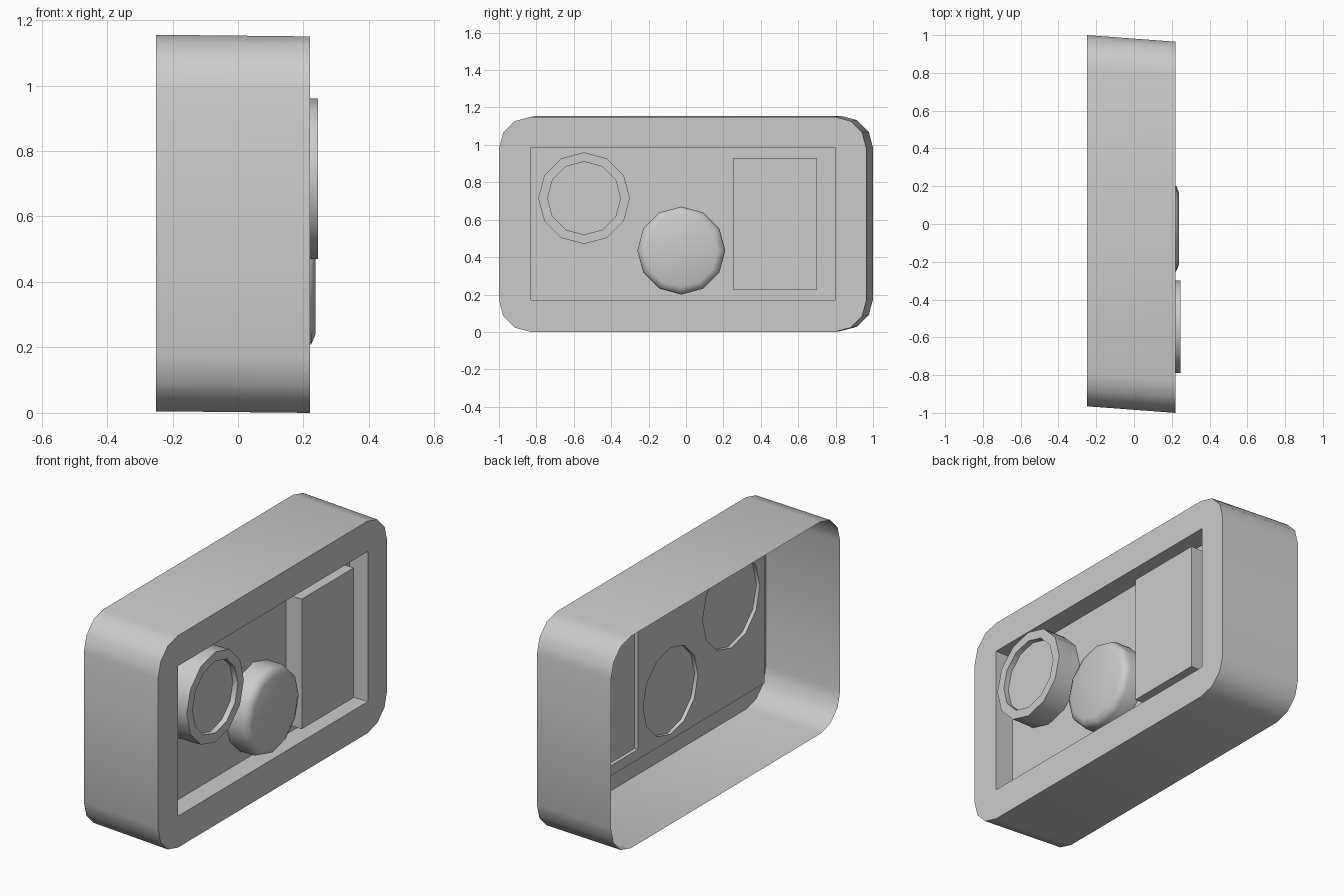
import bpy, bmesh, math

if "Cube" in bpy.data.objects:
    bpy.data.objects.remove(bpy.data.objects["Cube"])

# Single grey material
GREY = (0.6, 0.6, 0.6, 1)
grey = bpy.data.materials.new("plain_grey")
grey.use_nodes = True
grey.diffuse_color = GREY
grey.node_tree.nodes["Principled BSDF"].inputs["Base Color"].default_value = GREY

# Depths along x
BACK, FLOOR, CAP, FRONT = -0.25, 0.11, 0.13, 0.22


def circle(y, z, r, sides=12):
    steps = [2 * math.pi * i / sides for i in range(sides)]
    return [(y + r * math.cos(a), z + r * math.sin(a)) for a in steps]


def rect(y0, y1, z0, z1):
    return [(y0, z0), (y1, z0), (y1, z1), (y0, z1)]


def rounded_rect(y0, y1, z0, z1, r, seg=3):
    centres = [(y1 - r, z1 - r), (y0 + r, z1 - r), (y0 + r, z0 + r), (y1 - r, z0 + r)]
    pts = []
    for k, (cy, cz) in enumerate(centres):
        for i in range(seg + 1):
            a = math.pi / 2 * (k + i / seg)
            pts.append((cy + r * math.cos(a), cz + r * math.sin(a)))
    return pts


def ring(bm, pts, x):
    return [bm.verts.new((x, y, z)) for y, z in pts]


def skin(bm, rings):
    for a, b in zip(rings, rings[1:]):
        for i in range(len(a)):
            j = (i + 1) % len(a)
            bm.faces.new((a[i], a[j], b[j], b[i]))


def loop_edges(bm, verts):
    pairs = zip(verts, verts[1:] + verts[:1])
    return [bm.edges.get(p) or bm.edges.new(p) for p in pairs]


def fill_with_holes(bm, loops):
    edges = [e for lp in loops for e in loop_edges(bm, lp)]
    res = bmesh.ops.triangle_fill(bm, use_beauty=True, use_dissolve=False,
                                  edges=edges, normal=(1, 0, 0))
    for f in res["geom"]:
        if isinstance(f, bmesh.types.BMFace):
            f.normal_update()
            if f.normal.x < 0:
                f.normal_flip()


def finish(bm, name, angle=40):
    mesh = bpy.data.meshes.new(name)
    bm.to_mesh(mesh)
    bm.free()
    mesh.materials.append(grey)
    ob = bpy.data.objects.new(name, mesh)
    bpy.context.collection.objects.link(ob)
    bpy.ops.object.select_all(action='DESELECT')
    ob.select_set(True)
    bpy.context.view_layer.objects.active = ob
    bpy.ops.object.shade_smooth_by_angle(angle=math.radians(angle))


def part(name, outlines, angle=40):
    """Raised part: stacked outlines from the floor up, front cap, sunken back cap."""
    bm = bmesh.new()
    rings = [ring(bm, pts, x) for pts, x in outlines]
    skin(bm, rings)
    bm.faces.new(rings[-1])
    bm.faces.new(ring(bm, outlines[0][0], CAP)[::-1])
    finish(bm, name, angle)


# Outlines of the raised parts
def dial(r):
    return circle(-0.545, 0.715, r)


def knob(r):
    return circle(-0.025, 0.435, r)


panel = rect(0.255, 0.70, 0.225, 0.93)

# Housing: skewed open-backed shell, front frame, recess walls and pierced floor
bm = bmesh.new()
outer_back = ring(bm, rounded_rect(-0.965, 1.0, 0.005, 1.155, 0.17), BACK)
outer_front = ring(bm, rounded_rect(-1.0, 0.965, 0, 1.15, 0.17), FRONT)
skin(bm, [outer_back, outer_front])
opening = rect(-0.83, 0.80, 0.17, 0.985)
rim, floor = ring(bm, opening, FRONT), ring(bm, opening, FLOOR)
skin(bm, [rim, floor])
fill_with_holes(bm, [outer_front, rim])
holes = [ring(bm, pts, FLOOR) for pts in (dial(0.245), knob(0.235), panel)]
fill_with_holes(bm, [floor] + holes)
finish(bm, "housing")

# Rimmed round dial
part("round_dial", [(dial(0.245), FLOOR), (dial(0.245), 0.245),
                    (dial(0.195), 0.245), (dial(0.195), 0.215)])

# Soft-edged knob
part("domed_knob", [(knob(0.235), FLOOR), (knob(0.235), 0.2),
                    (knob(0.225), 0.224), (knob(0.195), 0.237)], 180)

# Rectangular raised panel
part("raised_panel", [(panel, FLOOR), (panel, 0.205)])
